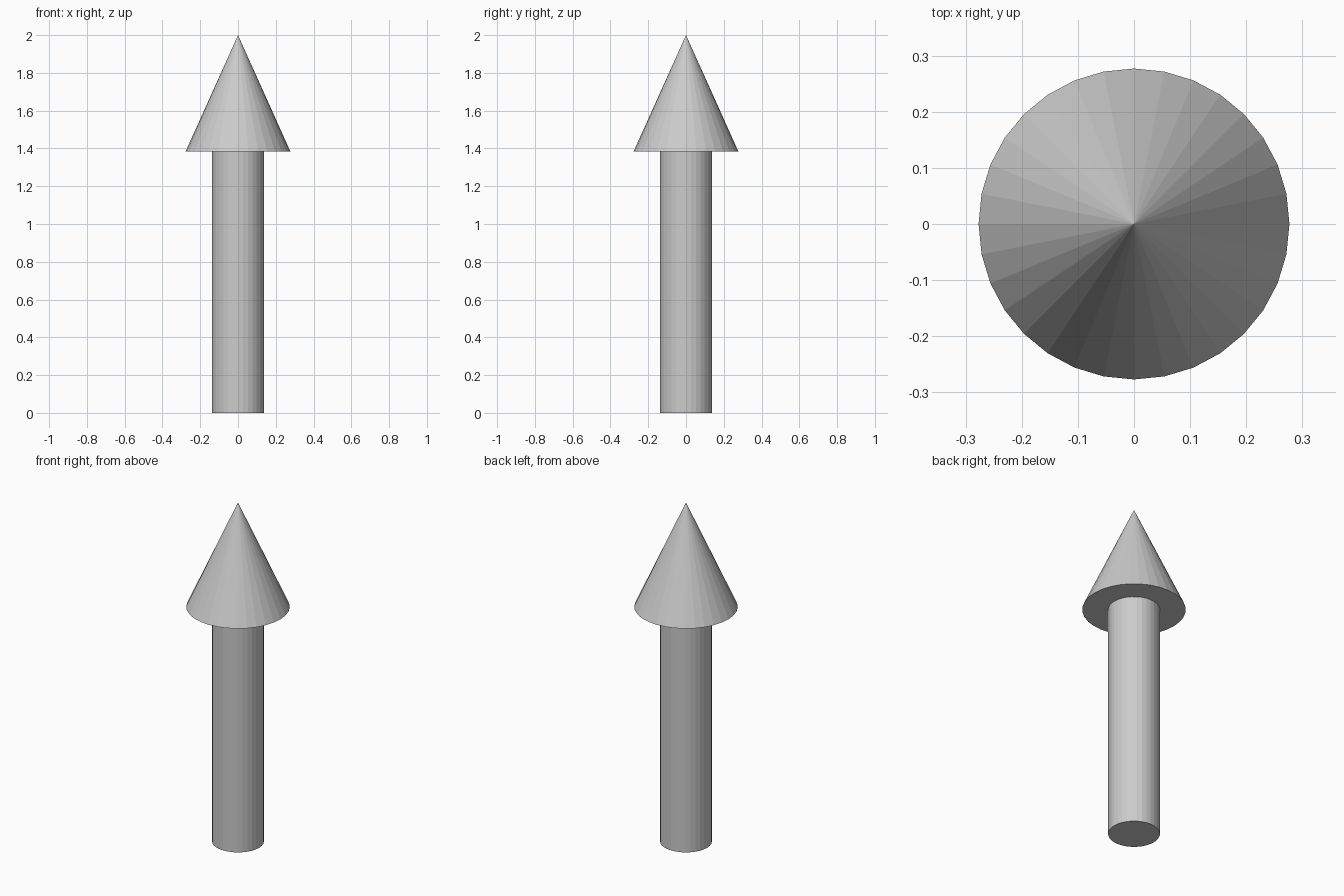
import bpy

if "Cube" in bpy.data.objects:
    bpy.data.objects.remove(bpy.data.objects["Cube"])

SIDES = 32
SHAFT_RADIUS = 0.1385
HEAD_RADIUS = 0.277
SHAFT_HEIGHT = 1.385
TOTAL_HEIGHT = 2.0

# Shaft: flat-faced cylinder standing on the ground
bpy.ops.mesh.primitive_cylinder_add(
    vertices=SIDES, radius=SHAFT_RADIUS, depth=SHAFT_HEIGHT,
    location=(0, 0, SHAFT_HEIGHT / 2))
bpy.context.object.name = "arrow_shaft"

# Head: flat-faced cone with a closed base on top of the shaft
head_height = TOTAL_HEIGHT - SHAFT_HEIGHT
bpy.ops.mesh.primitive_cone_add(
    vertices=SIDES, radius1=HEAD_RADIUS, radius2=0, depth=head_height,
    location=(0, 0, SHAFT_HEIGHT + head_height / 2))
bpy.context.object.name = "arrow_head"
